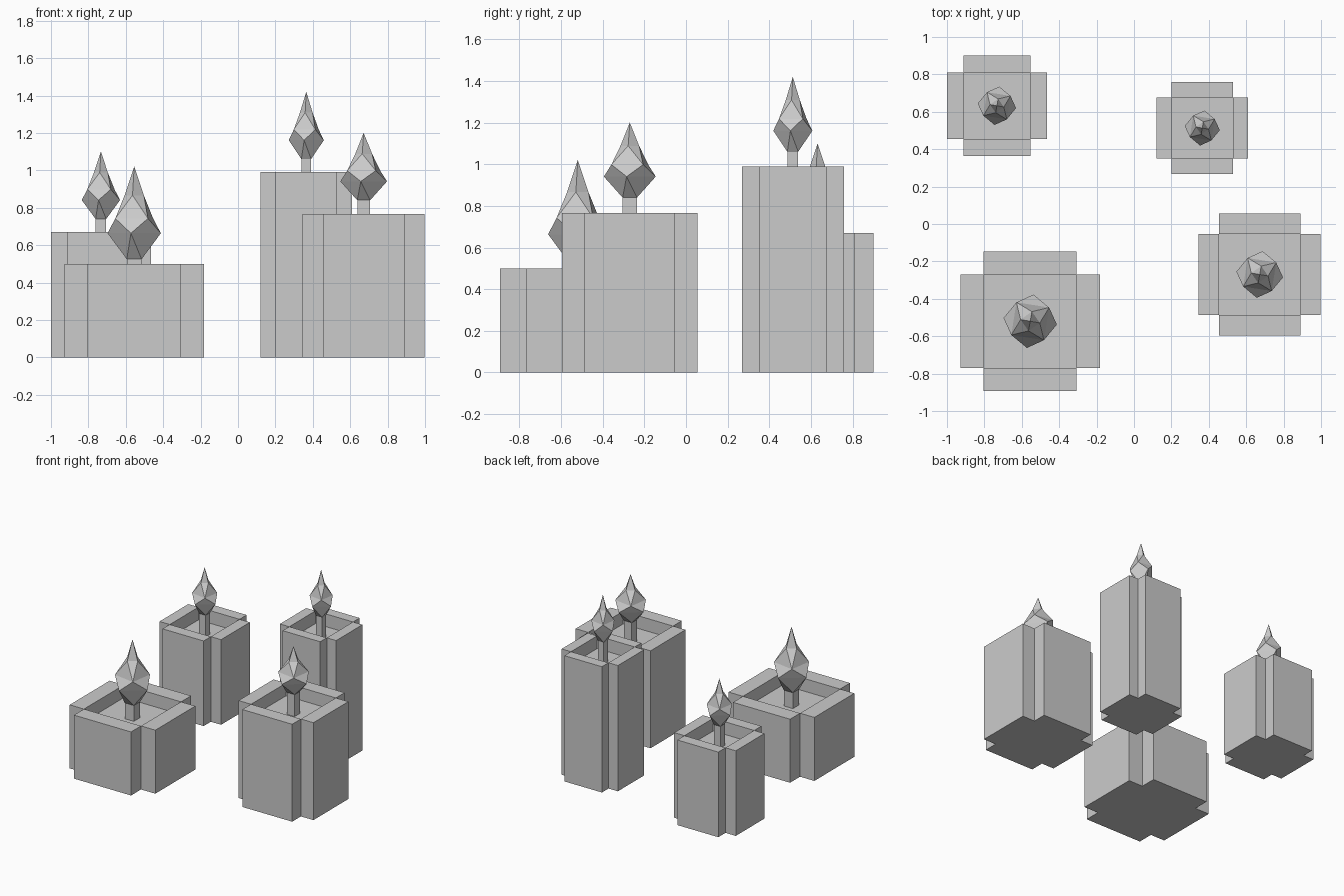
import bpy, bmesh
from math import sin, cos, radians
from mathutils import Matrix

if "Cube" in bpy.data.objects:
    bpy.data.objects.remove(bpy.data.objects["Cube"])


def finish(bm, name):
    bmesh.ops.remove_doubles(bm, verts=bm.verts, dist=0.0005)
    bmesh.ops.recalc_face_normals(bm, faces=bm.faces)
    mesh = bpy.data.meshes.new(name)
    bm.to_mesh(mesh)
    bm.free()
    obj = bpy.data.objects.new(name, mesh)
    bpy.context.collection.objects.link(obj)
    return obj


def wax_body(name, cx, cy, s, h, depth):
    # cross-shaped block with a square sunken pool in the middle
    bm = bmesh.new()
    i = s * 2 / 3
    f = h - depth

    def quad(rot, *pts):
        bm.faces.new([bm.verts.new(rot @ Matrix.Translation(p).translation) for p in pts])

    for k in range(4):
        r = Matrix.Translation((cx, cy, 0)) @ Matrix.Rotation(radians(90 * k), 4, 'Z')
        quad(r, (s, -i, 0), (s, i, 0), (s, i, h), (s, -i, h))        # outer wall
        quad(r, (s, i, 0), (i, i, 0), (i, i, h), (s, i, h))          # notch walls
        quad(r, (i, -i, 0), (s, -i, 0), (s, -i, h), (i, -i, h))
        quad(r, (s, -i, h), (s, i, h), (i, i, h), (i, -i, h))        # rim
        quad(r, (i, -i, h), (i, i, h), (i, i, f), (i, -i, f))        # pool wall
        quad(r, (i, -i, 0), (i, i, 0), (s, i, 0), (s, -i, 0))        # underside
    r = Matrix.Translation((cx, cy, 0))
    for z in (0, f):                                                 # base and pool floor
        quad(r, (-i, -i, z), (i, -i, z), (i, i, z), (-i, i, z))
    return finish(bm, name)


def wick(name, cx, cy, half, z0, z1):
    bm = bmesh.new()
    m = Matrix.LocRotScale((cx, cy, (z0 + z1) / 2), None, (2 * half, 2 * half, z1 - z0))
    bmesh.ops.create_cube(bm, size=1, matrix=m)
    return finish(bm, name)


# flame rings: height fraction, radius (per candle half width), twist in degrees
RINGS = [(0, 0.15, -45), (0.28, 0.385, -7), (0.44, 0.335, 36), (0.69, 0.14, 80)]


def flame(name, cx, cy, s, z0, z1):
    bm = bmesh.new()
    rings = []
    for t, rad, ang in RINGS:
        rings.append([bm.verts.new((cx + s * rad * cos(radians(ang + 90 * k)),
                                    cy + s * rad * sin(radians(ang + 90 * k)),
                                    z0 + t * (z1 - z0))) for k in range(4)])
    for lo, up in zip(rings, rings[1:]):
        for k in range(4):
            n = (k + 1) % 4
            bm.faces.new((lo[k], lo[n], up[k]))
            bm.faces.new((lo[n], up[n], up[k]))
    tip = bm.verts.new((cx, cy, z1))
    for k in range(4):
        bm.faces.new((rings[-1][k], rings[-1][(k + 1) % 4], tip))
    bm.faces.new(rings[0])
    return finish(bm, name)


# candles: x, y, half width, wax height, flame bottom, flame tip
CANDLES = {
    "back_left": (-0.733, 0.632, 0.268, 0.67, 0.74, 1.10),
    "back_right": (0.365, 0.513, 0.245, 0.99, 1.06, 1.42),
    "front_right": (0.672, -0.27, 0.326, 0.767, 0.84, 1.20),
    "front_left": (-0.555, -0.52, 0.373, 0.50, 0.525, 1.02),
}
for label, (x, y, s, h, fb, ft) in CANDLES.items():
    depth = 0.10
    wax_body(label + "_wax", x, y, s, h, depth)
    wick(label + "_wick", x, y, s * 0.105, h - depth, fb)
    flame(label + "_flame", x, y, s, fb, ft)
